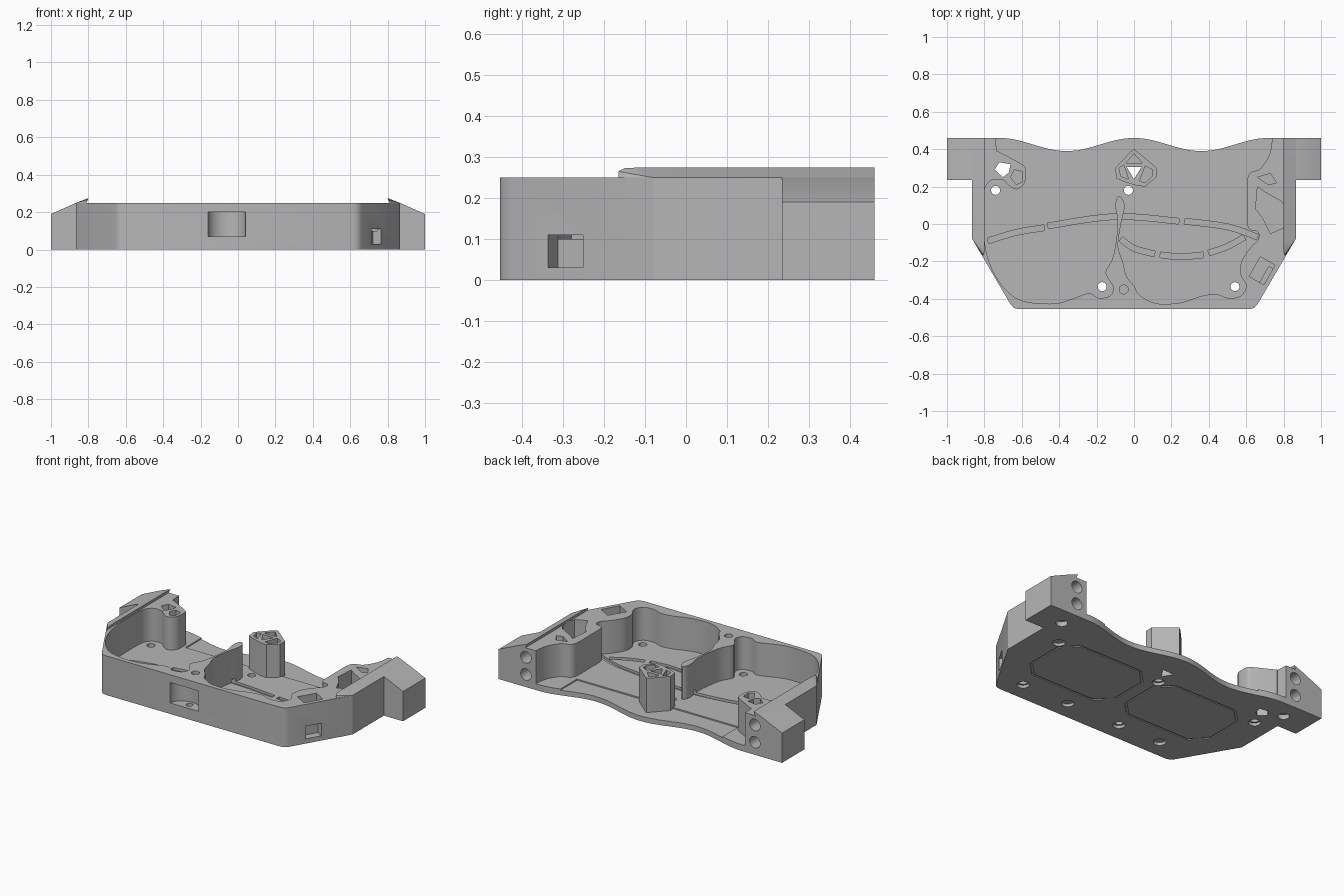
import bpy
import bmesh
from math import cos, sin, pi, radians
from mathutils import Vector

cube = bpy.data.objects.get("Cube")
if cube:
    bpy.data.objects.remove(cube)

grey = bpy.data.materials.new("plain grey")
grey.use_nodes = True
grey.diffuse_color = (.47, .47, .47, 1)
grey.node_tree.nodes["Principled BSDF"].inputs["Base Color"].default_value = grey.diffuse_color


def finish(name, bm):
    bmesh.ops.recalc_face_normals(bm, faces=bm.faces)
    mesh = bpy.data.meshes.new(name)
    bm.to_mesh(mesh)
    bm.free()
    mesh.materials.append(grey)
    obj = bpy.data.objects.new(name, mesh)
    bpy.context.collection.objects.link(obj)
    return obj


def prism(name, outline, low, high):
    """Extrude a plan outline between two heights."""
    bm = bmesh.new()
    face = bm.faces.new([bm.verts.new((x, y, low)) for x, y in outline])
    top = bmesh.ops.extrude_face_region(bm, geom=[face])
    moved = [v for v in top["geom"] if isinstance(v, bmesh.types.BMVert)]
    bmesh.ops.translate(bm, verts=moved, vec=(0, 0, high - low))
    return finish(name, bm)


def hull(name, points):
    bm = bmesh.new()
    for p in points:
        bm.verts.new(p)
    bmesh.ops.convex_hull(bm, input=bm.verts)
    bmesh.ops.dissolve_limit(bm, angle_limit=.01, verts=bm.verts, edges=bm.edges)
    return finish(name, bm)


def smooth_path(points, steps=4):
    """Curve through the points, with free ends."""
    pts = [Vector(p) for p in points]
    pts = [pts[0]] + pts + [pts[-1]]
    out = []
    for a, b, c, d in zip(pts, pts[1:], pts[2:], pts[3:]):
        for i in range(steps):
            t = i / steps
            out.append(b + .5 * t * ((c - a) + t * ((2 * a - 5 * b + 4 * c - d)
                       + t * (3 * (b - c) + d - a))))
    return out + [pts[-1]]


def ring(x, y, r, sides=24, squash=1):
    return [(x + r * cos(2 * pi * i / sides), y + squash * r * sin(2 * pi * i / sides))
            for i in range(sides)]


def rect(x, y, w, d, angle=0):
    c, s = cos(radians(angle)), sin(radians(angle))
    corners = [(-w / 2, -d / 2), (w / 2, -d / 2), (w / 2, d / 2), (-w / 2, d / 2)]
    return [(x + c * u - s * v, y + s * u + c * v) for u, v in corners]


def slot(a, mid, b, width):
    """Ribbon outline along an arc."""
    path = smooth_path([a, mid, b], 6)
    left, right = [], []
    for i, p in enumerate(path):
        t = (path[min(i + 1, len(path) - 1)] - path[max(i - 1, 0)]).normalized()
        n = Vector((-t.y, t.x)) * width / 2
        left.append(p + n)
        right.append(p - n)
    return left + right[::-1]


def carve(obj, cutters):
    """Cut the helpers out of a part, then drop them."""
    for c in cutters:
        c.hide_render = True
        mod = obj.modifiers.new("cut", 'BOOLEAN')
        mod.operation, mod.solver, mod.object = 'DIFFERENCE', 'EXACT', c
    deps = bpy.context.evaluated_depsgraph_get()
    mesh = bpy.data.meshes.new_from_object(obj.evaluated_get(deps))
    obj.modifiers.clear()
    obj.data = mesh
    for c in cutters:
        bpy.data.objects.remove(c)


FLOOR, TOP, OVER = .04, .25, .4

# Housing outline with a wavy rear edge
side = [(.62, -.455), (.643, -.448), (.66, -.43), (.865, -.08), (.865, .46)]
wave = [(x / 50, .425 + .035 * cos(2 * pi * x / 36)) for x in range(36, -37, -1)]
outline = side + wave + [(-x, y) for x, y in reversed(side)]
housing = prism("housing", outline, 0, TOP)

# Twin open chamber, with the curved divider as part of its contour
chamber = smooth_path([
    (-.74, .52), (-.735, .4), (-.72, .385), (-.6, .32), (-.58, .29), (-.585, .22),
    (-.63, .185), (-.68, .215), (-.7, .235), (-.76, .235), (-.797, .19), (-.805, .1),
    (-.8, -.08), (-.775, -.2), (-.72, -.31), (-.64, -.39), (-.55, -.42), (-.42, -.425),
    (-.33, -.4), (-.24, -.37), (-.19, -.395), (-.13, -.385), (-.11, -.34), (-.145, -.28),
    (-.15, -.25), (-.11, -.17), (-.087, 0), (-.1, .1), (-.08, .15), (-.05, .1),
    (-.07, 0), (-.085, -.12), (-.06, -.2), (-.04, -.28), (0, -.33), (.03, -.38),
    (.12, -.425), (.25, -.42), (.36, -.385), (.44, -.375), (.5, -.395), (.57, -.385),
    (.6, -.33), (.57, -.27), (.575, -.2), (.62, -.13), (.665, -.08), (.66, -.04),
    (.61, -.02), (.605, .1), (.605, .23), (.625, .275), (.68, .3), (.73, .39), (.74, .52)])
cuts = [prism("cut", chamber, FLOOR, OVER),
        prism("cut", rect(.01, .4, 1.14, .26), FLOOR - .008, .1)]

# Shallow arc grooves in the floor
for a, mid, b in [((-.78, -.09), (-.63, -.045), (-.48, -.02)),
                  ((-.46, -.01), (-.1, .04), (.24, .015)),
                  ((.27, .015), (.5, -.015), (.66, -.07)),
                  ((-.07, -.08), (0, -.13), (.11, -.16)),
                  ((.14, -.165), (.25, -.175), (.37, -.165)),
                  ((.4, -.155), (.5, -.12), (.59, -.07))]:
    cuts.append(prism("cut", slot(a, mid, b, .03), FLOOR - .015, .06))

# Screw holes with countersinks underneath
screws = [(-.74, .18), (-.03, .18), (-.17, -.335), (.54, -.335)]
for x, y in screws:
    cuts.append(prism("cut", ring(x, y, .024), -.1, .1))
for x, y in screws + [(.69, .16), (.21, -.335), (-.47, -.335)]:
    cuts.append(prism("cut", ring(x, y, .036), -.1, .018))

# Holes in the rear corners, from behind and from below
for s in (-1, 1):
    cuts.append(prism("cut", ring(s * .82, .34, .034), -.1, .03))
    for z in (.08, .19):
        drill = prism("cut", ring(0, 0, .037), 0, .2)
        drill.rotation_euler.x = radians(90)
        drill.location = (s * .808, .5, z)
        cuts.append(drill)

# Panel outlines engraved in the underside
for cx in (-.35, .35):
    for s_out, s_in in [(1, .965)]:
        shape = [(-.22, -.21), (.22, -.21), (.31, -.12), (.31, .12),
                 (.22, .21), (-.22, .21), (-.31, .12), (-.31, -.12)]
        for i in range(len(shape)):
            a = Vector(shape[i - 1]) + Vector((cx, 0))
            b = Vector(shape[i]) + Vector((cx, 0))
            cuts.append(prism("cut", slot(a, (a + b) / 2, b, .012), -.05, .006))

# Pockets in the solid walls and corner pillar
cuts += [
    prism("cut", ring(-.06, -.455, .1, 32, .8), .07, .2),
    prism("cut", ring(-.055, -.41, .02), FLOOR, .1),
    prism("cut", ring(-.055, -.35, .024), .18, OVER),
    prism("cut", rect(.74, -.295, .1, .1, 60), .03, .11),
    prism("cut", rect(.685, -.25, .12, .09, 60), .1, OVER),
    prism("cut", [(.66, .2), (.7, .17), (.79, .12), (.825, .06), (.8, -.02),
                  (.73, -.05), (.69, .03), (.65, .08)], FLOOR, OVER),
    prism("cut", [(.66, .25), (.72, .21), (.76, .22), (.73, .27)], .15, OVER),
    prism("cut", [(-.745, .29), (-.72, .33), (-.66, .32), (-.67, .275), (-.7, .25)], -.1, OVER),
    prism("cut", [(-.66, .25), (-.64, .29), (-.6, .28), (-.6, .225), (-.63, .21)], .2, OVER),
    prism("cut", [(-.04, .305), (.04, .305), (0, .24)], -.1, OVER)]
carve(housing, cuts)

# Centre post with a recessed head
post = [(-.1, .3), (-.095, .245), (-.05, .225), (.015, .205), (.06, .2),
        (.12, .25), (.122, .3), (.02, .385), (0, .4), (-.02, .385)]
centre_post = prism("centre_post", post, .02, TOP)
carve(centre_post, [
    prism("cut", [(-.04, .305), (.04, .305), (0, .24)], -.1, OVER),
    prism("cut", [(-.08, .3), (-.07, .255), (-.03, .24), (-.055, .315)], .2, OVER),
    prism("cut", [(.03, .23), (.06, .22), (.1, .26), (.1, .29), (.06, .31)], .2, OVER),
    prism("cut", [(-.045, .325), (.045, .325), (0, .375)], .21, OVER)])

# Sloped mounting ears and raised ridges on both sides
parts = [housing, centre_post]
for s, label in ((1, "left"), (-1, "right")):
    parts.append(hull(label + "_ear", [
        (s * x, y, z) for y in (.235, .46)
        for x, z in ((.86, 0), (1, 0), (1, .19), (.865, TOP), (.86, TOP))]))
    parts.append(hull(label + "_ridge", [
        (s * x, y, z) for x, y, z in (
            (.812, -.165, .248), (.805, -.165, .265), (.8, -.15, .273),
            (.865, -.08, TOP), (.865, .46, TOP), (.812, .46, .248),
            (.8, .46, .275), (.8, -.1, .275))]))

# Smooth the curved walls while keeping edges sharp
bpy.ops.object.select_all(action='DESELECT')
for obj in parts:
    obj.select_set(True)
bpy.context.view_layer.objects.active = housing
bpy.ops.object.shade_smooth_by_angle(angle=radians(30))
